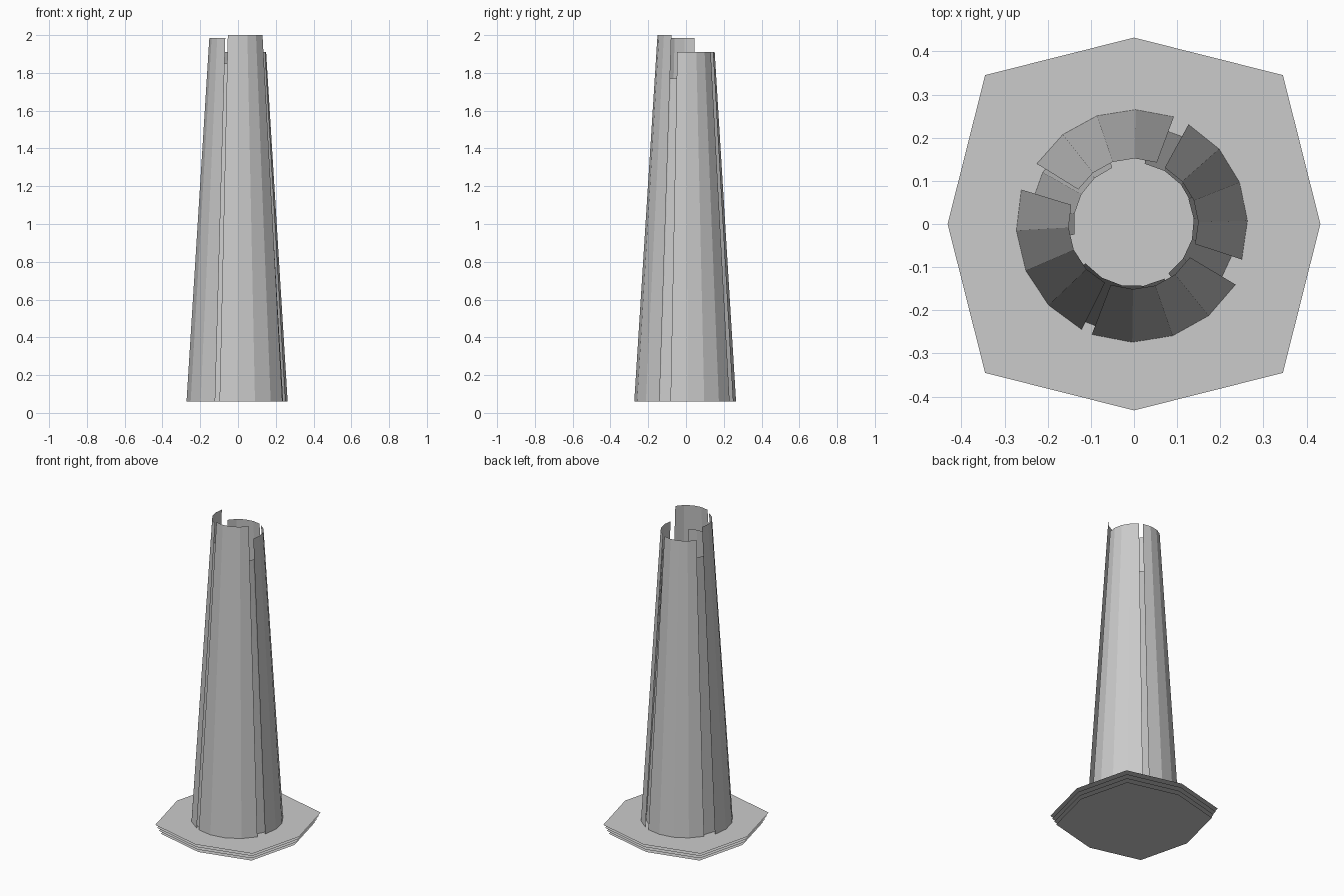
import bpy, bmesh
from math import sin, cos, radians

cube = bpy.data.objects.get("Cube")
if cube:
    bpy.data.objects.remove(cube)

grey = bpy.data.materials.new("light grey")
grey.use_nodes = True
colour = (0.6, 0.6, 0.6, 1)
grey.diffuse_color = colour
grey.node_tree.nodes["Principled BSDF"].inputs["Base Color"].default_value = colour

FLOOR = 0.06


def finish(name, bm):
    mesh = bpy.data.meshes.new(name)
    bm.to_mesh(mesh)
    bm.free()
    mesh.materials.append(grey)
    bpy.context.collection.objects.link(bpy.data.objects.new(name, mesh))


def polar(r, deg, z):
    return (r * cos(radians(deg)), r * sin(radians(deg)), z)


def wall_panel(name, start, end, r_low, r_high, top, sides=4):
    """Open tapered sheet covering part of a cone."""
    bm = bmesh.new()
    angles = [start + (end - start) * i / sides for i in range(sides + 1)]
    low = [bm.verts.new(polar(r_low, a, FLOOR)) for a in angles]
    high = [bm.verts.new(polar(r_high, a, top)) for a in angles]
    for i in range(sides):
        bm.faces.new((low[i], low[i + 1], high[i + 1], high[i]))
    finish(name, bm)


# Stacked flat base sheets, widening upwards
for i in range(4):
    scale = 0.93 + 0.07 * i / 3
    bm = bmesh.new()
    bm.faces.new([bm.verts.new(polar((0.488 if k % 2 else 0.432) * scale,
                                     45 * k, FLOOR * i / 3)) for k in range(8)])
    finish(f"base_sheet_{i + 1}", bm)

# Outer wall: four panels with gaps between them
wall_panel("outer_wall_back", 69.6, 148.2, 0.265, 0.152, 1.91)
wall_panel("outer_wall_right", 163, 243.7, 0.273, 0.152, 1.985)
wall_panel("outer_wall_front", 249.1, 329.2, 0.274, 0.151, 2.0)
wall_panel("outer_wall_left", -18.2, 61.3, 0.263, 0.149, 1.91)

# Inner wall: shorter panels behind the gaps
wall_panel("inner_wall_back_right", 111, 190, 0.243, 0.140, 1.79)
wall_panel("inner_wall_back_left", 0, 80, 0.232, 0.142, 1.6)
wall_panel("inner_wall_front_right", 219, 299, 0.256, 0.145, 1.85)
wall_panel("inner_wall_front_left", -55, 25, 0.24, 0.139, 1.77)
